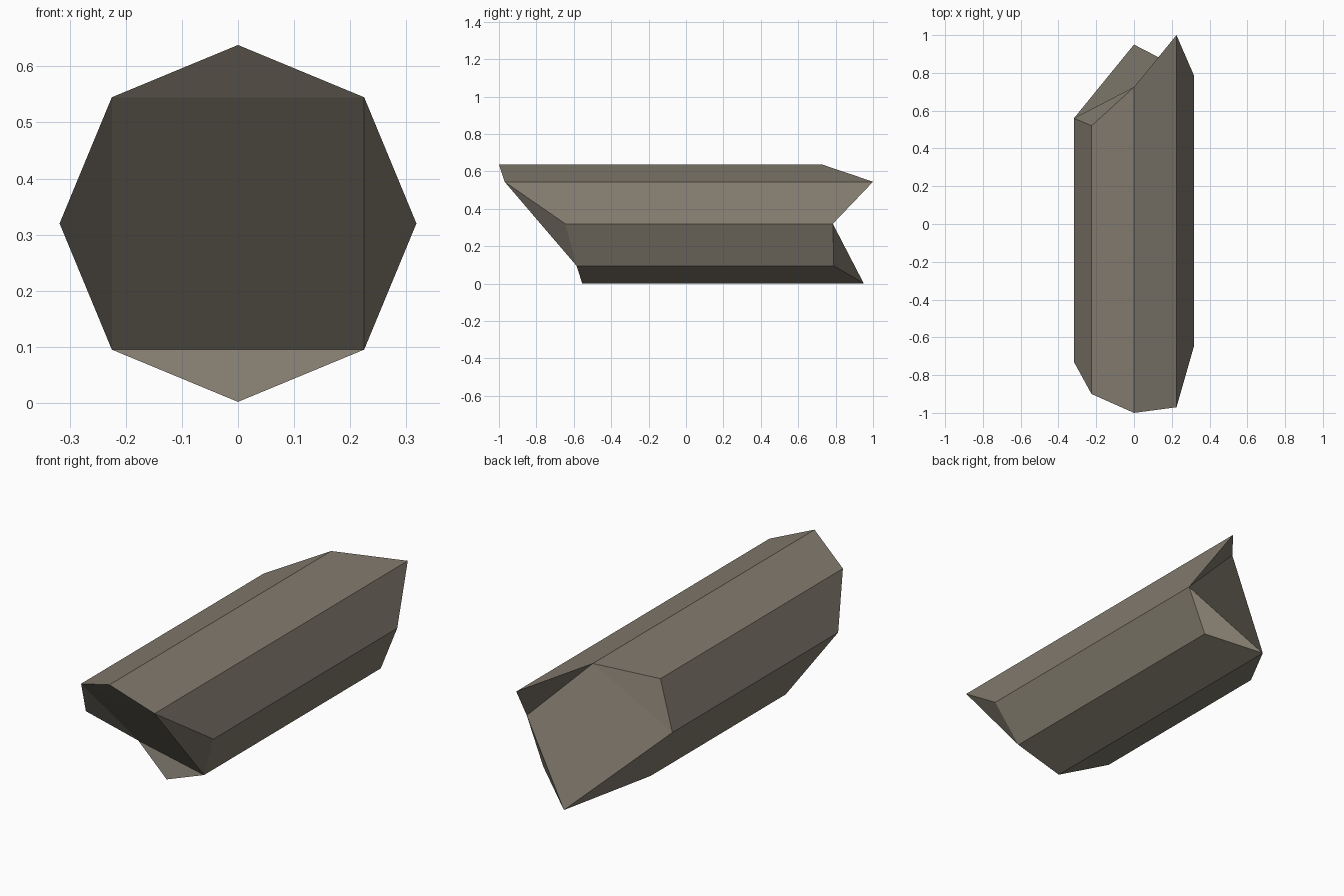
import bpy, math

if "Cube" in bpy.data.objects:
    bpy.data.objects.remove(bpy.data.objects["Cube"])

# Octagonal stone shard lying along y, with chipped uneven ends
R, CZ = 0.318, 0.32
# end positions per long edge, starting at +x and going round through the top
front_y = [-0.645, -0.97, -1.0, -0.90, -0.73, -0.455, -0.585 + 0.03, -0.585]
back_y = [0.785, 1.0, 0.725, 0.52, 0.56, 0.595, 0.95, 0.79]


def ring(ys):
    return [(R * math.cos(i * math.pi / 4), y, CZ + R * math.sin(i * math.pi / 4))
            for i, y in enumerate(ys)]


verts = ring(front_y) + ring(back_y)

# Long sides
faces = [(i, (i + 1) % 8, (i + 1) % 8 + 8, i + 8) for i in range(8)]

# Front end: corner chips around a central facet
for i in (0, 2, 4, 6):
    faces.append(((i + 1) % 8, i, (i - 1) % 8))
faces.append((7, 5, 3, 1))

# Back end: chips turned by one corner
for i in (1, 3, 5, 7):
    faces.append((i + 7, i + 8, (i + 1) % 8 + 8))
faces.append((8, 10, 12, 14))

# Make side winding face outward
faces[:8] = [tuple(reversed(f)) for f in faces[:8]]

mesh = bpy.data.meshes.new("stone_shard")
mesh.from_pydata(verts, [], faces)
mesh.update()

stone = bpy.data.materials.new("grey_brown_stone")
stone.diffuse_color = (0.22, 0.195, 0.155, 1)
stone.use_nodes = True
stone.node_tree.nodes["Principled BSDF"].inputs["Base Color"].default_value = stone.diffuse_color
mesh.materials.append(stone)

shard = bpy.data.objects.new("stone_shard", mesh)
bpy.context.collection.objects.link(shard)
